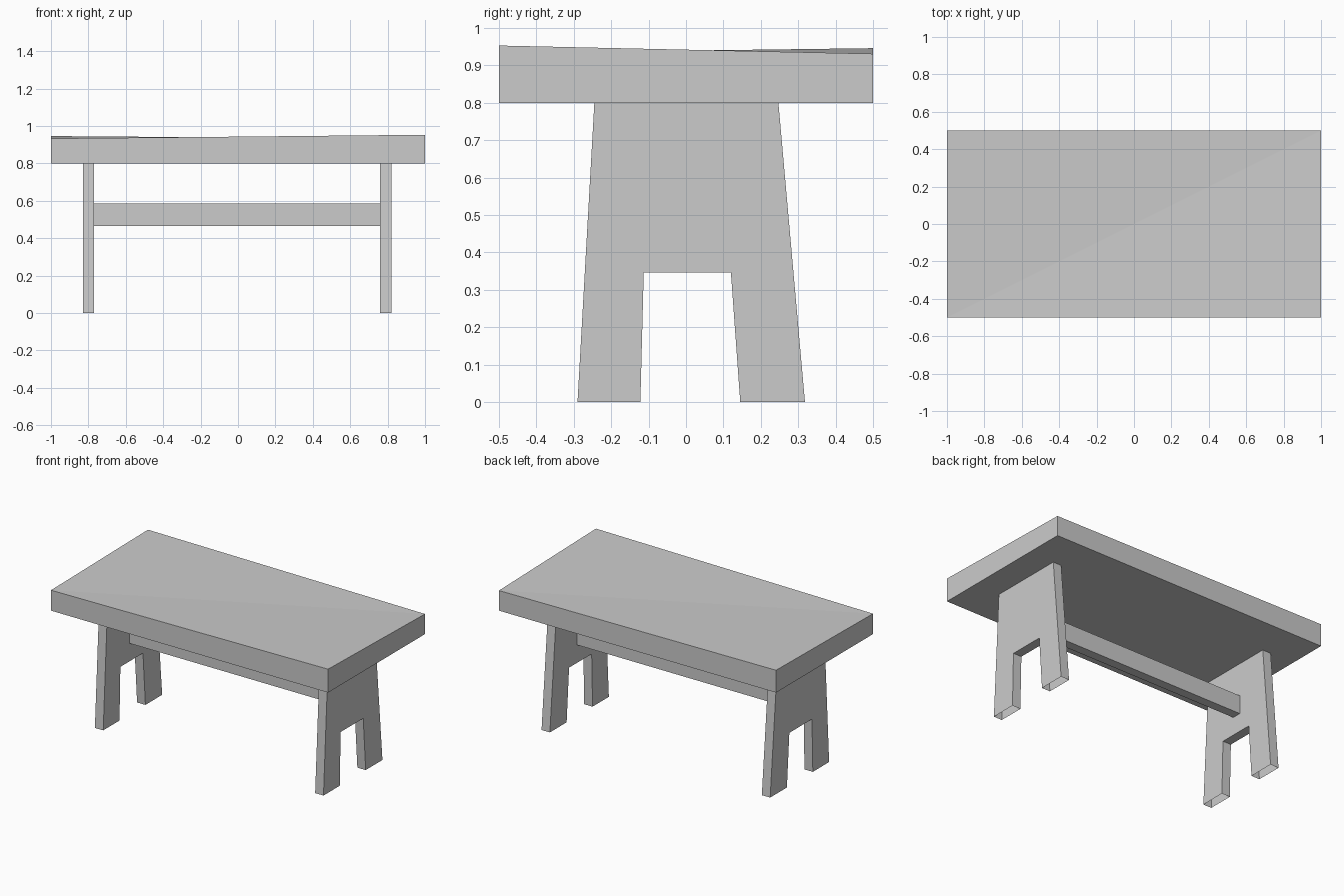
import bpy
import bmesh

cube = bpy.data.objects.get("Cube")
if cube:
    bpy.data.objects.remove(cube, do_unlink=True)

grey = bpy.data.materials.new("plain_grey")
grey.use_nodes = True
colour = (0.6, 0.6, 0.6, 1)
grey.diffuse_color = colour
grey.node_tree.nodes["Principled BSDF"].inputs["Base Color"].default_value = colour


def finish(name, bm):
    bmesh.ops.recalc_face_normals(bm, faces=bm.faces)
    mesh = bpy.data.meshes.new(name)
    bm.to_mesh(mesh)
    bm.free()
    mesh.materials.append(grey)
    obj = bpy.data.objects.new(name, mesh)
    bpy.context.collection.objects.link(obj)
    return obj


def box(name, xs, ys, zs, top=None):
    """Box between limits; top(x, y) may give each upper corner its own height."""
    bm = bmesh.new()
    bmesh.ops.create_cube(bm, size=1)
    for v in bm.verts:
        x, y, z = (lim[c > 0] for lim, c in zip((xs, ys, zs), v.co))
        if top and v.co.z > 0:
            z = top(x, y)
        v.co = (x, y, z)
    if top:
        # Fold the warped top along the diagonal between its low corners
        face = max(bm.faces, key=lambda f: f.calc_center_median().z)
        low = [v for v in face.verts if v.co.x * v.co.y > 0]
        bmesh.ops.connect_verts(bm, verts=low)
    return finish(name, bm)


def leg(name, x0, x1):
    """Tapered board with a notch between two feet, open under the feet."""
    outline = [(-0.29, 0), (-0.245, 0.8), (0.247, 0.8), (0.318, 0),
               (0.145, 0), (0.12, 0.347), (-0.113, 0.347), (-0.122, 0)]
    bm = bmesh.new()
    face = bm.faces.new([bm.verts.new((x0, y, z)) for y, z in outline])
    result = bmesh.ops.extrude_face_region(bm, geom=[face], use_keep_orig=True)
    moved = [g for g in result["geom"] if isinstance(g, bmesh.types.BMVert)]
    bmesh.ops.translate(bm, verts=moved, vec=(x1 - x0, 0, 0))
    bmesh.ops.recalc_face_normals(bm, faces=bm.faces)
    soles = [f for f in bm.faces if all(v.co.z < 0.001 for v in f.verts)]
    bmesh.ops.delete(bm, geom=soles, context="FACES")
    return finish(name, bm)


# Slightly warped slab top
heights = {(1, -0.5): 0.953, (-1, -0.5): 0.933, (-1, 0.5): 0.946, (1, 0.5): 0.931}
box("tabletop", (-1, 1), (-0.5, 0.5), (0.8, 0.94), lambda x, y: heights[x, y])

# End boards and the rail joining them
leg("right_leg", -0.83, -0.77)
leg("left_leg", 0.76, 0.82)
box("stretcher", (-0.77, 0.76), (-0.02, 0.04), (0.465, 0.585))
